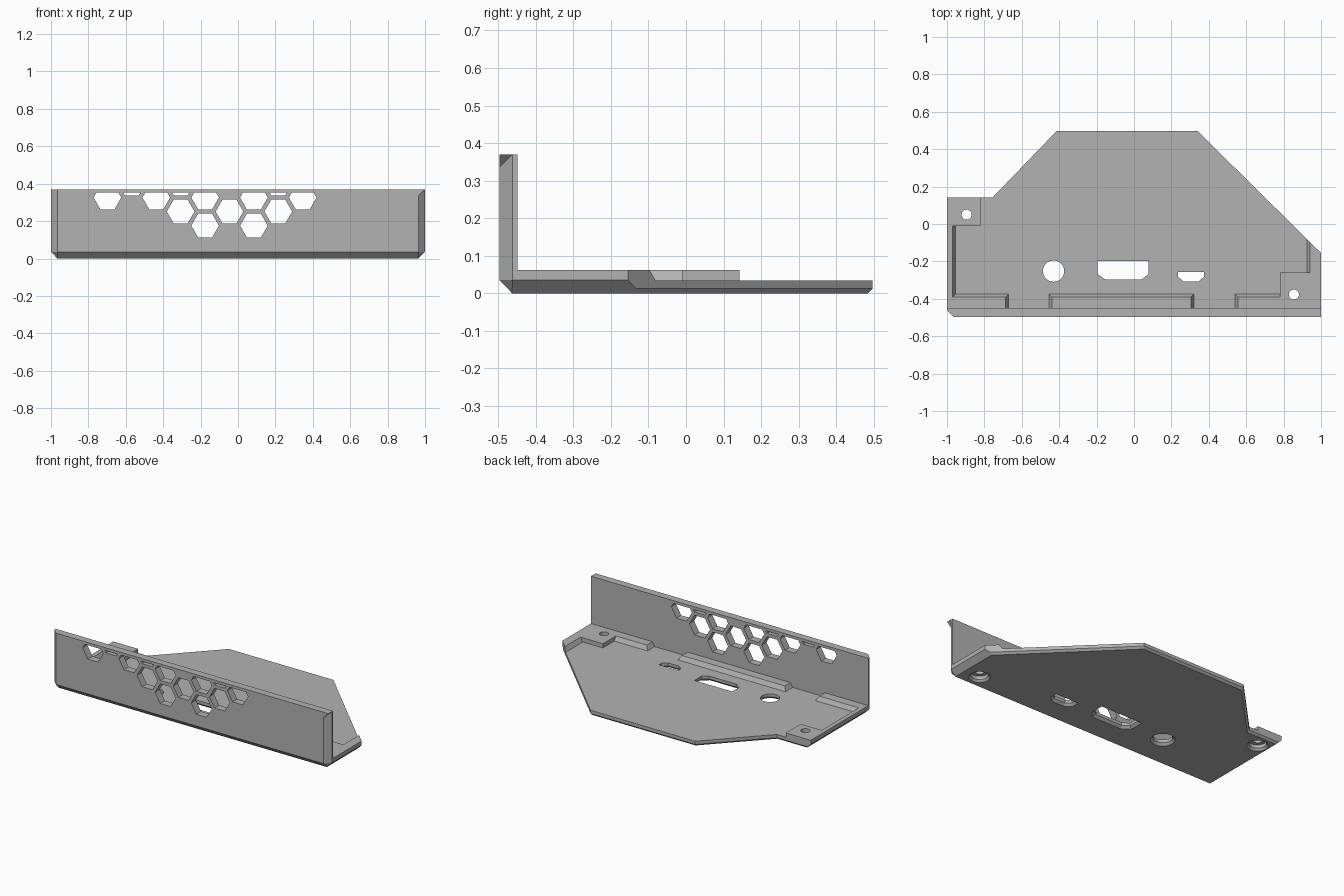
import bpy, bmesh, math
from mathutils import Vector

if "Cube" in bpy.data.objects:
    bpy.data.objects.remove(bpy.data.objects["Cube"])

grey = bpy.data.materials.new("matte_grey")
grey.diffuse_color = (0.45, 0.45, 0.45, 1)
grey.use_nodes = True
grey.node_tree.nodes["Principled BSDF"].inputs["Base Color"].default_value = grey.diffuse_color

F, B = -0.497, 0.497        # front and back of the panel
C = 0.035                   # large edge chamfer
S = 0.013                   # small edge chamfer
LIP, FLOOR, TOP = 0.0615, 0.034, 0.37
WALL = -0.449               # inner face of the front wall


def offset(pts, d):
    """Move each edge of a counter-clockwise outline inward by its own distance."""
    n = len(pts)
    d = d if isinstance(d, list) else [d] * n
    lines = []
    for i in range(n):
        a, b = Vector(pts[i]), Vector(pts[(i + 1) % n])
        u = (b - a).normalized()
        lines.append((a + Vector((-u.y, u.x)) * d[i], u))
    out = []
    for i in range(n):
        (p, u), (q, v) = lines[i - 1], lines[i]
        k = (q - p).cross(v) / u.cross(v)
        out.append(p + u * k)
    return out


def loft(name, pts, levels, upright=False):
    """Stack offset copies of an outline at (z, offset) levels into a solid."""
    bm = bmesh.new()
    n = len(pts)
    rings = []
    for z, d in levels:
        ring = offset(pts, d)
        rings.append([bm.verts.new((p.x, -z, p.y) if upright else (p.x, p.y, z)) for p in ring])
    for r, s in zip(rings, rings[1:]):
        for i in range(n):
            j = (i + 1) % n
            bm.faces.new((r[i], r[j], s[j], s[i]))
    bm.faces.new(rings[0][::-1])
    bm.faces.new(rings[-1])
    return finish(name, bm)


def finish(name, bm):
    bmesh.ops.recalc_face_normals(bm, faces=bm.faces)
    me = bpy.data.meshes.new(name)
    bm.to_mesh(me)
    bm.free()
    me.materials.append(grey)
    ob = bpy.data.objects.new(name, me)
    bpy.context.collection.objects.link(ob)
    return ob


def combine(target, tool, op="DIFFERENCE"):
    m = target.modifiers.new(op.lower(), "BOOLEAN")
    m.operation, m.object, m.solver = op, tool, "EXACT"
    bpy.context.view_layer.objects.active = target
    bpy.ops.object.modifier_apply(modifier=m.name)
    bpy.data.objects.remove(tool)


def circle(x, y, r, n=32):
    return [(x + r * math.cos(2 * math.pi * i / n), y + r * math.sin(2 * math.pi * i / n))
            for i in range(n)]


# Base plate: large bottom chamfers at front and sides, small ones elsewhere
outline = [(-1 + C, F), (1 - C, F), (1, F + C), (1, -0.155), (0.34, B),
           (-0.414, B), (-0.755, 0.143), (-1, 0.143), (-1, F + C)]
kinds = "FKFSSSSFK"


def chamfer(z):
    size = {"F": max(0, C - z), "K": max(0, 0.024 * (1 - z / C)), "S": max(0, S - z)}
    return [size[k] for k in kinds]


panel = loft("rear_panel", outline, [(z, chamfer(z)) for z in (0, S, C, LIP)])

# Recessed floor, leaving rim strips and two screw pads standing
recess = [(-0.955, -0.375), (-0.67, -0.375), (-0.67, WALL), (-0.455, WALL),
          (-0.455, -0.375), (0.32, -0.375), (0.32, WALL), (0.54, WALL),
          (0.54, -0.375), (0.78, -0.375), (0.78, -0.258), (0.925, -0.258),
          (0.925, 0.8), (-0.82, 0.8), (-0.82, -0.01), (-0.955, -0.01)]
slope = [1, 1, 0, 1, 1, 1, 0, 1, 1, 0, 0, 1, 0, 0, 0, 1]
combine(panel, loft("recess_cutter", recess,
                    [(FLOOR, 0), (0.08, [-0.027 * s for s in slope])]))

# Front wall with one full-height chamfered end
wall = loft("front_wall", [(-1 + C, F), (1, F), (1, WALL), (-1, WALL), (-1, F + C)],
            [(0.05, 0), (TOP, 0)])

# Other end: chamfer that runs out below the top edge
bm = bmesh.new()
e = 0.02
for x, y, z in [(1 - C, F, 0.02), (1, F + C, 0.02), (1 - C, F, TOP - C), (1, F + C, TOP),
                (1, F, TOP), (1, F, 0.02),
                (1 - C - e, F - e, 0.02), (1 + e, F + C + e, 0.02),
                (1 - C - e, F - e, TOP - C - e), (1 + e, F + C + e, TOP),
                (1 + e, F - e, TOP - e), (1 + e, F - e, 0.02)]:
    bm.verts.new((x, y, z))
bmesh.ops.convex_hull(bm, input=bm.verts)
combine(wall, finish("corner_cutter", bm))

# Honeycomb vents, cut off flat near the top of the wall
R, VENT_TOP, STEP = 0.074, 0.352, 0.1305
INR = R * math.sqrt(3) / 2
rows = {0.176: (0, 2), 0.251: (-1, 1, 3), 0.326: (-4, -2, 0, 2, 4), 0.401: (-3, -1, 3)}
for zc, cols in rows.items():
    for c in cols:
        xc = -0.176 + STEP * c
        zs = [zc - INR] + ([zc] if zc < VENT_TOP else []) + [min(zc + INR, VENT_TOP)]
        right = [(xc + R - R / 2 * abs(z - zc) / INR, z) for z in zs]
        left = [(2 * xc - x, z) for x, z in reversed(right)]
        combine(wall, loft("vent_cutter", right + left, [(0.4, 0), (0.6, 0)], True))
# Lone outer vent
xc, zc = -0.176 - 4 * STEP, 0.326

combine(panel, wall, "UNION")

# Connector openings, flared on the underside
wide_port = [(-0.155, -0.296), (0.04, -0.296), (0.077, -0.268), (0.077, -0.197),
             (-0.195, -0.197), (-0.195, -0.268)]
small_port = [(0.265, -0.308), (0.345, -0.308), (0.374, -0.282), (0.374, -0.256),
              (0.235, -0.256), (0.235, -0.282)]
for shape in (circle(-0.43, -0.252, 0.057), wide_port, small_port):
    combine(panel, loft("port_cutter", shape, [(-0.01, -0.025), (0.015, 0), (0.1, 0)]))

# Screw holes with counterbores underneath
for x, y in ((-0.895, 0.05), (0.855, -0.377)):
    combine(panel, loft("screw_cutter", circle(x, y, 0.027),
                        [(-0.01, -0.045), (S, -0.024), (0.035, -0.024), (0.035, 0), (0.1, 0)]))
